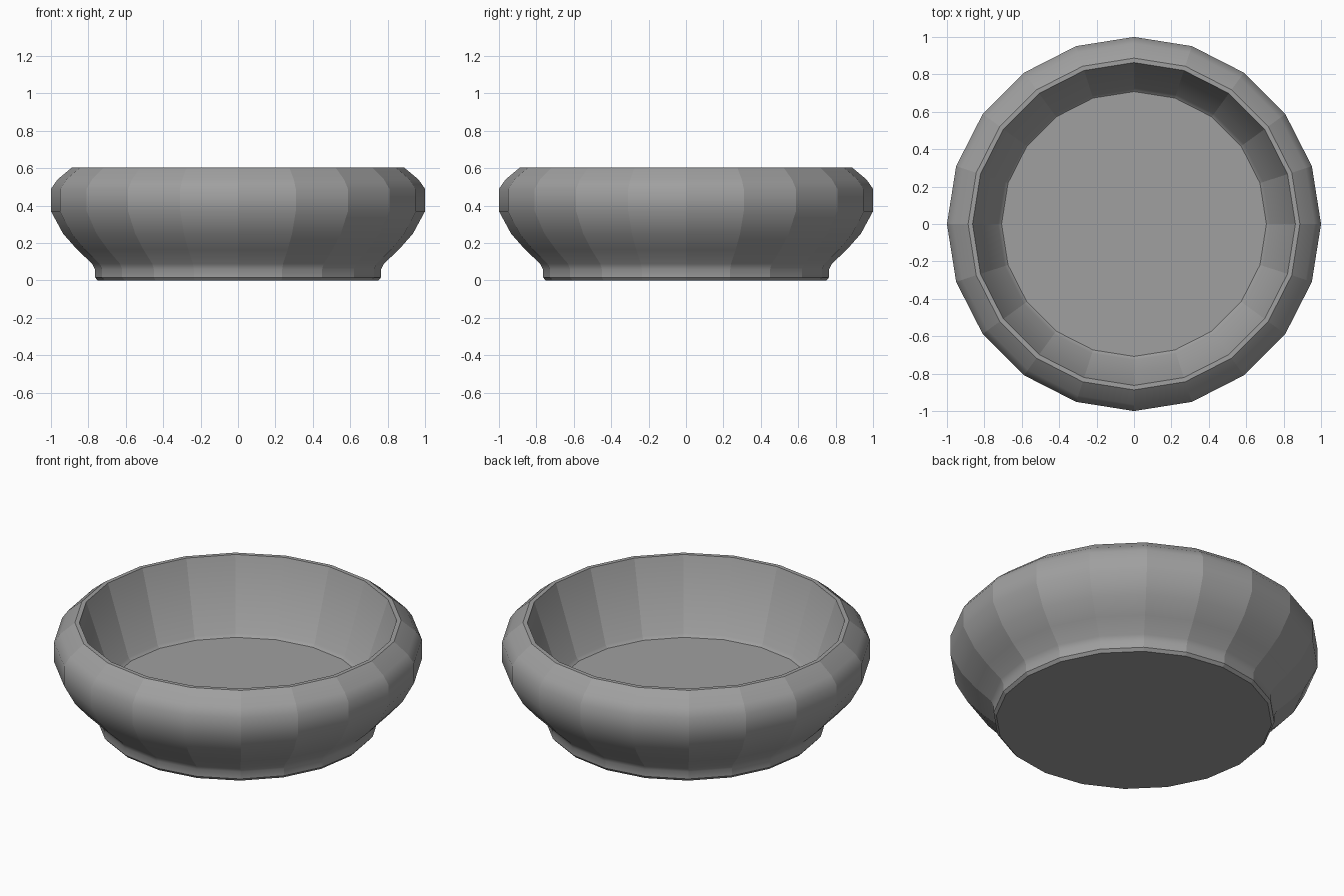
import bpy
import bmesh
import math

cube = bpy.data.objects.get("Cube")
if cube:
    bpy.data.objects.remove(cube, do_unlink=True)

SIDES = 20

grey = bpy.data.materials.new("stone_grey")
grey.use_nodes = True
colour = (0.35, 0.35, 0.35, 1)
grey.diffuse_color = colour
grey.node_tree.nodes["Principled BSDF"].inputs["Base Color"].default_value = colour

# Half section (radius, height): foot, bulging wall, flat rim, inner wall, floor
profile = [
    (0.75, 0), (0.765, 0.017), (0.765, 0.06), (0.78, 0.09),
    (0.86, 0.165), (0.935, 0.25), (1, 0.37), (1, 0.49), (0.965, 0.54),
    (0.887, 0.605), (0.863, 0.605), (0.727, 0.195), (0.708, 0.18),
]

# Turn the section into rings, bridge them, and cap the base and floor
bm = bmesh.new()
rings = []
for radius, height in profile:
    angles = [math.tau * i / SIDES for i in range(SIDES)]
    rings.append([bm.verts.new((radius * math.cos(a), radius * math.sin(a), height))
                  for a in angles])
for low, high in zip(rings, rings[1:]):
    for i in range(SIDES):
        j = (i + 1) % SIDES
        bm.faces.new((low[i], low[j], high[j], high[i]))
bm.faces.new(rings[0][::-1])
bm.faces.new(rings[-1])
bmesh.ops.recalc_face_normals(bm, faces=bm.faces)

# Faceted around the bowl, softly rounded up its outer wall
for face in bm.faces:
    face.smooth = len(face.verts) == 4
for edge in bm.edges:
    a, b = edge.verts
    upright = abs(a.co.z - b.co.z) > 0.001
    edge.smooth = not upright and edge.calc_face_angle(0) < math.radians(35)

mesh = bpy.data.meshes.new("bowl")
bm.to_mesh(mesh)
bm.free()
mesh.materials.append(grey)
bowl = bpy.data.objects.new("bowl", mesh)
bpy.context.collection.objects.link(bowl)
